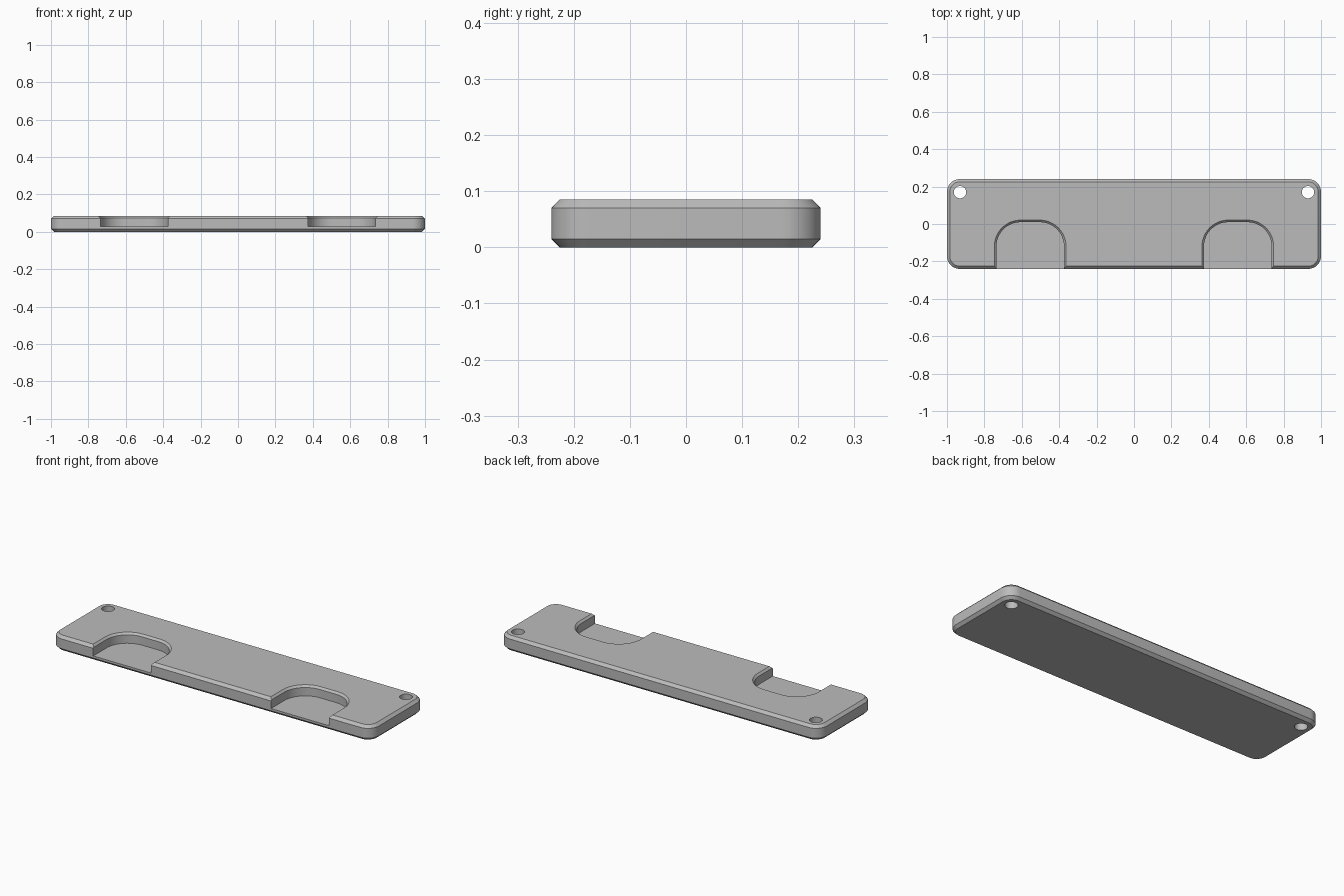
import bpy
import bmesh
from math import cos, sin, pi, radians

if "Cube" in bpy.data.objects:
    bpy.data.objects.remove(bpy.data.objects["Cube"], do_unlink=True)

HEIGHT = 0.085
CHAMFER = 0.015

grey = bpy.data.materials.new("plain grey")
grey.use_nodes = True
colour = (0.5, 0.5, 0.5, 1)
grey.diffuse_color = colour
grey.node_tree.nodes["Principled BSDF"].inputs["Base Color"].default_value = colour


def rounded_outline(half_x, half_y, radius, steps=12):
    """Points of a rounded rectangle, anticlockwise."""
    points = []
    for corner, (sx, sy) in enumerate([(1, 1), (-1, 1), (-1, -1), (1, -1)]):
        for i in range(steps + 1):
            a = (corner + i / steps) * pi / 2
            points.append((sx * (half_x - radius) + radius * cos(a),
                           sy * (half_y - radius) + radius * sin(a)))
    return points


def rounded_block(name, centre, half_x, half_y, radius, layers):
    """Solid lofted through (height, outward offset) layers."""
    bm = bmesh.new()
    rings = []
    for z, off in layers:
        outline = rounded_outline(half_x + off, half_y + off, radius + off)
        rings.append([bm.verts.new((centre[0] + x, centre[1] + y, z)) for x, y in outline])
    bm.faces.new(rings[0][::-1])
    bm.faces.new(rings[-1])
    n = len(rings[0])
    for low, high in zip(rings, rings[1:]):
        for i in range(n):
            j = (i + 1) % n
            bm.faces.new((low[i], low[j], high[j], high[i]))
    mesh = bpy.data.meshes.new(name)
    bm.to_mesh(mesh)
    bm.free()
    mesh.materials.append(grey)
    obj = bpy.data.objects.new(name, mesh)
    bpy.context.collection.objects.link(obj)
    return obj


def cut(target, cutter):
    cutter.hide_render = True
    mod = target.modifiers.new("cut", "BOOLEAN")
    mod.operation = "DIFFERENCE"
    mod.solver = "EXACT"
    mod.object = cutter
    bpy.context.view_layer.objects.active = target
    bpy.ops.object.modifier_apply(modifier=mod.name)
    bpy.data.objects.remove(cutter, do_unlink=True)


# Plate with chamfered top and bottom rims
plate = rounded_block("plate", (0, 0), 1, 0.24, 0.068,
                      [(0, -CHAMFER), (CHAMFER, 0),
                       (HEIGHT - CHAMFER, 0), (HEIGHT, -CHAMFER)])

for side in (-1, 1):
    # Arched pocket open to the front, with a chamfered lip
    cut(plate, rounded_block("pocket_cutter", (side * 0.555, -0.39), 0.181, 0.4, 0.13,
                             [(0.027, 0), (HEIGHT - 0.011, 0),
                              (HEIGHT, 0.011), (HEIGHT + 0.05, 0.011)]))
    # Through hole near the back corner
    cut(plate, rounded_block("hole_cutter", (side * 0.93, 0.17), 0.033, 0.033, 0.0329,
                             [(-0.05, 0), (HEIGHT + 0.05, 0)]))

# Smooth shading on the round walls only
bpy.ops.object.select_all(action="DESELECT")
plate.select_set(True)
bpy.context.view_layer.objects.active = plate
bpy.ops.object.shade_smooth_by_angle(angle=radians(25))
